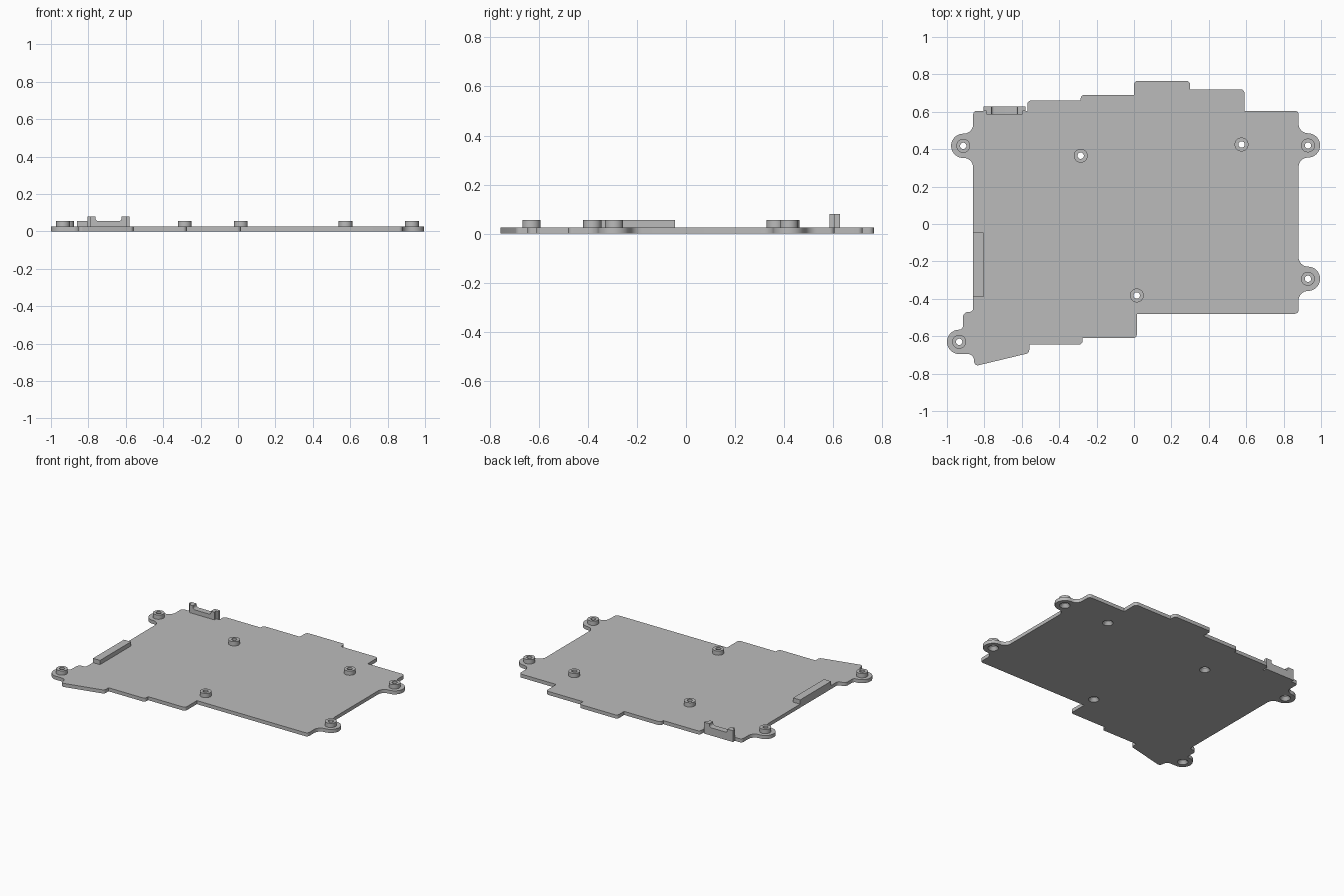
import bpy, bmesh, math
from mathutils import Vector, Matrix

if "Cube" in bpy.data.objects:
    bpy.data.objects.remove(bpy.data.objects["Cube"])

grey = bpy.data.materials.new("light grey")
grey.use_nodes = True
colour = (0.5, 0.5, 0.5, 1)
grey.diffuse_color = colour
grey.node_tree.nodes["Principled BSDF"].inputs["Base Color"].default_value = colour

PLATE = 0.025      # plate thickness
LOW = 0.055        # top of bosses and rail
EAR = 0.065        # radius of mounting ears


def finish(bm, name):
    bmesh.ops.recalc_face_normals(bm, faces=bm.faces)
    mesh = bpy.data.meshes.new(name)
    bm.to_mesh(mesh)
    bm.free()
    mesh.materials.append(grey)
    obj = bpy.data.objects.new(name, mesh)
    bpy.context.collection.objects.link(obj)
    return obj


def activate(obj):
    bpy.ops.object.select_all(action='DESELECT')
    obj.select_set(True)
    bpy.context.view_layer.objects.active = obj


def smooth(obj):
    activate(obj)
    bpy.ops.object.shade_smooth_by_angle(angle=math.radians(30))


def rounded(corners, steps=8):
    """Turn (x, y, radius) corners into an outline with arcs."""
    out = []
    for i, (x, y, r) in enumerate(corners):
        p = Vector((x, y))
        if r == 0:
            arc = [p]
        else:
            to_prev = (Vector(corners[i - 1][:2]) - p).normalized()
            to_next = (Vector(corners[(i + 1) % len(corners)][:2]) - p).normalized()
            half = to_prev.angle(to_next) / 2
            centre = p + (to_prev + to_next).normalized() * r / math.sin(half)
            start = p + to_prev * r / math.tan(half) - centre
            end = p + to_next * r / math.tan(half) - centre
            turn = math.atan2(start.cross(end), start.dot(end))
            arc = [centre + Matrix.Rotation(turn * k / steps, 2) @ start
                   for k in range(steps + 1)]
        out += [q for q in arc if not out or (q - out[-1]).length > 0.0005]
    return out


def prism(bm, points, shift):
    """Extrude a closed loop of 3D points along shift."""
    face = bm.faces.new([bm.verts.new(p) for p in points])
    grown = bmesh.ops.extrude_face_region(bm, geom=[face], use_keep_orig=True)
    moved = [g for g in grown["geom"] if isinstance(g, bmesh.types.BMVert)]
    bmesh.ops.translate(bm, verts=moved, vec=shift)


def lathe(bm, centre, profile, sides=32):
    """Stack (radius, z) rings about a vertical axis and cap both ends."""
    rings = [[bm.verts.new((centre[0] + r * math.cos(math.tau * k / sides),
                            centre[1] + r * math.sin(math.tau * k / sides), z))
              for k in range(sides)] for r, z in profile]
    for a, b in zip(rings, rings[1:]):
        for k in range(sides):
            n = (k + 1) % sides
            bm.faces.new((a[k], a[n], b[n], b[k]))
    bm.faces.new(rings[0])
    bm.faces.new(rings[-1])


def ear(centre, body_x):
    """Corners of a round lug blended into a side edge, going clockwise."""
    side = 1 if centre[0] > 0 else -1
    tip = centre[0] + side * EAR
    a, b = centre[1] + side * EAR, centre[1] - side * EAR
    return [(body_x, a, 0.05), (tip, a, EAR), (tip, b, EAR), (body_x, b, 0.05)]


# Mounting points
back_right, back_left = (-0.913, 0.418), (0.93, 0.42)
front_left, front_right = (0.93, -0.293), (-0.935, -0.63)
mounts = [back_right, back_left, front_left, front_right,
          (-0.285, 0.365), (0.575, 0.425), (0.015, -0.382)]

# Stepped base plate with ears
S = 0.02
outline = [(-0.86, 0.605, S), (-0.57, 0.605, 0), (-0.57, 0.66, S),
           (-0.285, 0.66, 0), (-0.285, 0.69, S), (0, 0.69, 0),
           (0, 0.765, S), (0.3, 0.765, S), (0.3, 0.72, 0),
           (0.59, 0.72, S), (0.59, 0.605, 0), (0.88, 0.605, S)]
outline += ear(back_left, 0.88) + ear(front_left, 0.88)
outline += [(0.88, -0.48, S), (0.015, -0.48, 0), (0.015, -0.61, S),
            (-0.275, -0.61, 0), (-0.275, -0.645, S), (-0.56, -0.645, 0),
            (-0.56, -0.69, S), (-0.855, -0.761, S), (-0.855, -0.695, 0.035),
            (-1, -0.695, EAR), (-1, -0.565, EAR), (-0.915, -0.565, S),
            (-0.915, -0.47, 0.03), (-0.86, -0.47, S)]
outline += ear(back_right, -0.86)
bm = bmesh.new()
prism(bm, [(p.x, p.y, 0) for p in rounded(outline)], (0, 0, PLATE))
plate = finish(bm, "base_plate")

# Bosses
bm = bmesh.new()
for m in mounts:
    lathe(bm, m, [(0.037, PLATE), (0.037, LOW)])
bosses = finish(bm, "mounting_bosses")

# Countersunk screw holes through plate and bosses
bm = bmesh.new()
for m in mounts:
    lathe(bm, m, [(0.036, -0.002), (0.017, PLATE - 0.002), (0.017, LOW + 0.02)])
cutter = finish(bm, "hole_cutter")
cutter.hide_render = True
for obj in (plate, bosses):
    activate(obj)
    mod = obj.modifiers.new("holes", 'BOOLEAN')
    mod.operation = 'DIFFERENCE'
    mod.solver = 'EXACT'
    mod.object = cutter
    bpy.ops.object.modifier_apply(modifier=mod.name)
    smooth(obj)
bpy.data.objects.remove(cutter)

# Low rail on the right edge
bm = bmesh.new()
rail = [(-0.86, -0.39), (-0.805, -0.39), (-0.805, -0.045), (-0.86, -0.045)]
prism(bm, [(x, y, PLATE) for x, y in rail], (0, 0, LOW - PLATE))
finish(bm, "side_rail")

# U-shaped connector cradle at the back edge: wide outer wall, narrower inner wall
bm = bmesh.new()
mid, top, inner = -0.692, 0.08, 0.07
for half, base, y, depth in ((0.113, 0, 0.605, 0.022), (0.097, PLATE, 0.585, 0.02)):
    u = [(-half, base, 0), (half, base, 0), (half, top, 0), (inner, top, 0),
         (inner, LOW, 0.015), (-inner, LOW, 0.015), (-inner, top, 0), (-half, top, 0)]
    prism(bm, [(mid + p.x, y, p.y) for p in rounded(u)], (0, depth, 0))
smooth(finish(bm, "connector_cradle"))
